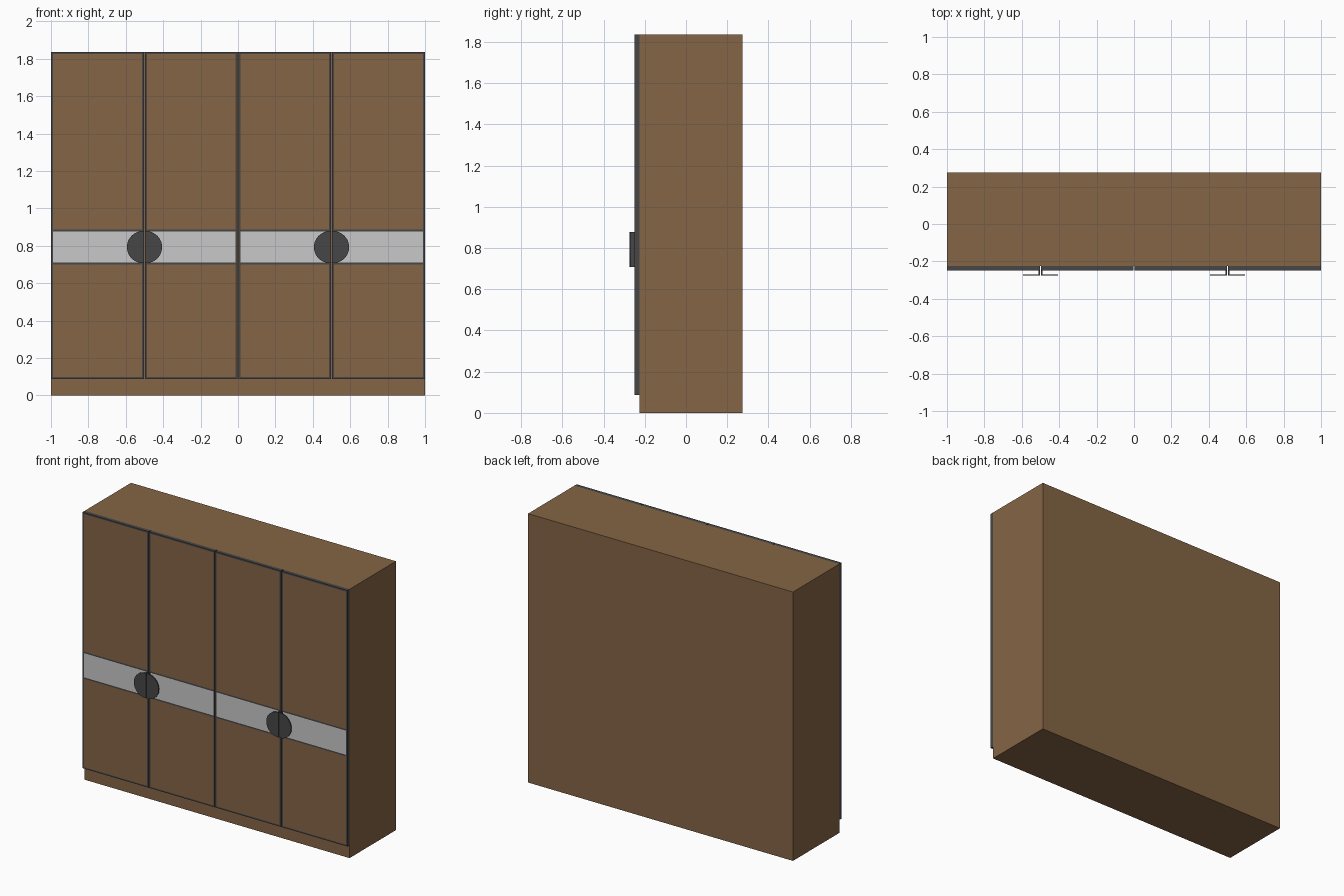
import bpy, bmesh, math

if "Cube" in bpy.data.objects:
    bpy.data.objects.remove(bpy.data.objects["Cube"])


def material(name, rgb):
    m = bpy.data.materials.new(name)
    m.diffuse_color = (*rgb, 1.0)
    m.use_nodes = True
    m.node_tree.nodes["Principled BSDF"].inputs["Base Color"].default_value = m.diffuse_color
    return m


WOOD = material("brown wood", (0.233, 0.130, 0.060))
DARK = material("dark grey metal", (0.062, 0.062, 0.064))
SILVER = material("light grey band", (0.58, 0.58, 0.58))

TOP = 1.835
BODY_FRONT, BACK = -0.225, 0.275
DOOR_FRONT = -0.249
DOOR_BOTTOM = 0.088
HANDLE_Z, HANDLE_R = 0.793, 0.085


def finish(name, bm, mats):
    bmesh.ops.recalc_face_normals(bm, faces=bm.faces)
    me = bpy.data.meshes.new(name)
    bm.to_mesh(me)
    bm.free()
    for m in mats:
        me.materials.append(m)
    ob = bpy.data.objects.new(name, me)
    bpy.context.collection.objects.link(ob)
    return ob


def add_box(bm, lo, hi):
    vs = bmesh.ops.create_cube(bm, size=1)["verts"]
    for v in vs:
        for i in range(3):
            v.co[i] = hi[i] if v.co[i] > 0 else lo[i]


# Cabinet body, its lower front showing as the plinth
bm = bmesh.new()
add_box(bm, (-1, BODY_FRONT, 0), (1, BACK, TOP))
finish("cabinet_body", bm, [WOOD])


# Door slab with the front cut into frame, wood panels and light band
def door(name, x0, x1):
    bm = bmesh.new()
    add_box(bm, (x0, DOOR_FRONT, DOOR_BOTTOM), (x1, BODY_FRONT, TOP))
    f = 0.010
    x_cuts = (x0 + f, x1 - f)
    z_cuts = (DOOR_BOTTOM + f, 0.701, 0.711, 0.876, 0.886, TOP - f)
    for axis, cuts in ((0, x_cuts), (2, z_cuts)):
        for c in cuts:
            co, no = [0, 0, 0], [0, 0, 0]
            co[axis], no[axis] = c, 1
            bmesh.ops.bisect_plane(bm, geom=bm.verts[:] + bm.edges[:] + bm.faces[:],
                                   plane_co=co, plane_no=no)
    for face in bm.faces:
        c = face.calc_center_median()
        if c.y > DOOR_FRONT + 0.001 or not x_cuts[0] < c.x < x_cuts[1]:
            continue
        if 0.711 < c.z < 0.876:
            face.material_index = 2
        elif z_cuts[0] < c.z < 0.701 or 0.886 < c.z < z_cuts[-1]:
            face.material_index = 1
    finish(name, bm, [DARK, WOOD, SILVER])


# Half-disc handle plate on an upright rib, one per door
def handle(name, x, side):
    bm = bmesh.new()
    gap = 0.003
    edge = x + side * gap
    pts = [(edge, HANDLE_Z - HANDLE_R), (edge, HANDLE_Z + HANDLE_R)]
    for i in range(25):
        a = math.pi / 2 - math.pi * i / 24
        pts.append((x + side * (0.009 + HANDLE_R * math.cos(a)),
                    HANDLE_Z + HANDLE_R * math.sin(a)))
    face = bm.faces.new([bm.verts.new((px, -0.275, pz)) for px, pz in pts])
    ext = bmesh.ops.extrude_face_region(bm, geom=[face])["geom"]
    for v in ext:
        if isinstance(v, bmesh.types.BMVert):
            v.co.y = -0.269
    xa, xb = sorted((edge, x + side * 0.010))
    add_box(bm, (xa, -0.269, HANDLE_Z - HANDLE_R), (xb, DOOR_FRONT, HANDLE_Z + HANDLE_R))
    finish(name, bm, [DARK])


g = 0.0025  # half the gap between doors
for i in range(4):
    left = -1 + 0.5 * i
    x0 = left if i == 0 else left + g
    x1 = left + 0.5 if i == 3 else left + 0.5 - g
    door(f"door_{i + 1}", x0, x1)
    centre = -0.5 if i < 2 else 0.5
    handle(f"door_handle_{i + 1}", centre, -1 if i % 2 == 0 else 1)
